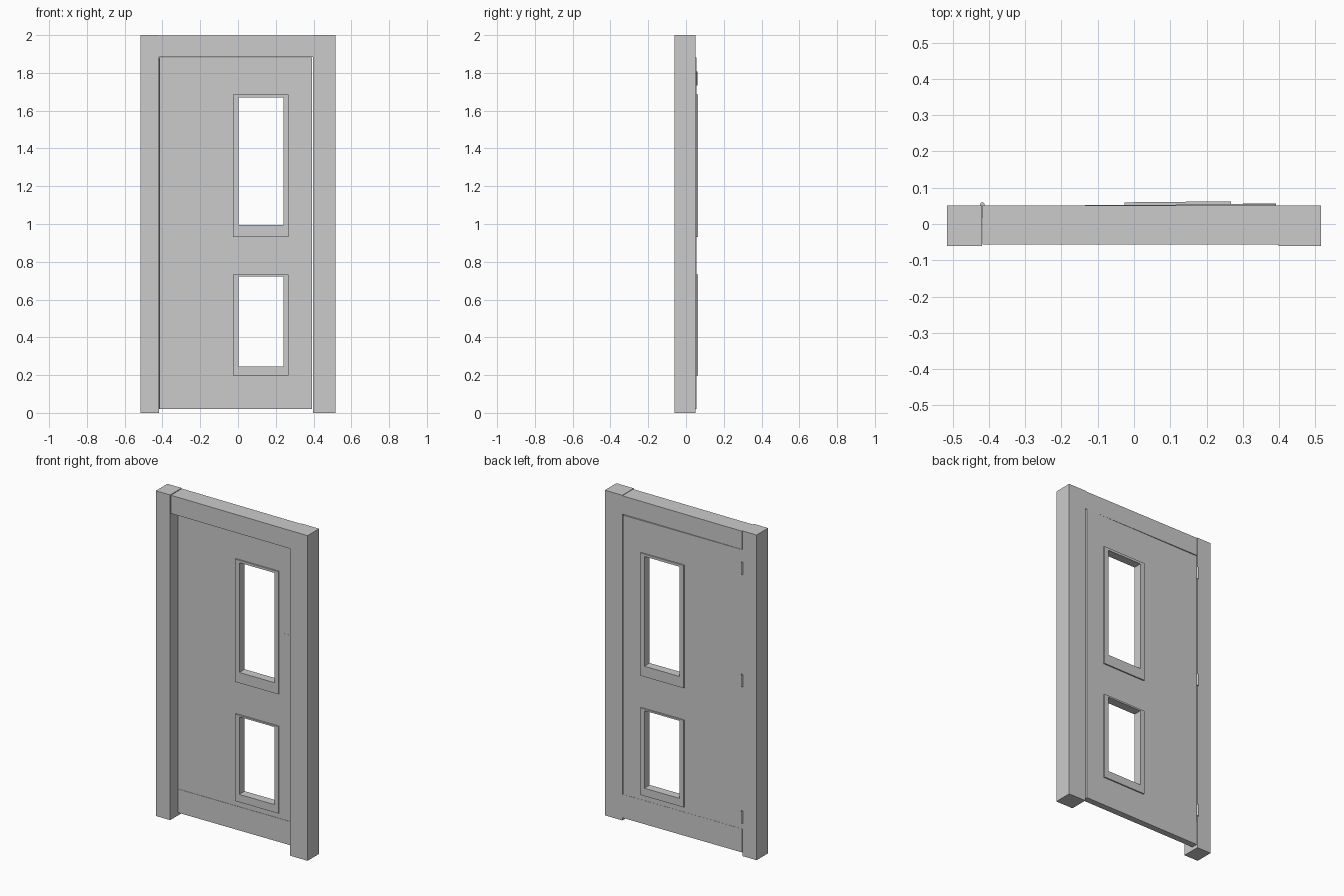
import bpy, bmesh
from mathutils import Matrix, Vector

if "Cube" in bpy.data.objects:
    bpy.data.objects.remove(bpy.data.objects["Cube"])


def panel(name, xs, zs, y0, y1, holes=()):
    """Slab spanning y0..y1 made of x/z cells; cells listed in holes stay open."""
    bm = bmesh.new()
    grid = [[bm.verts.new((x, y0, z)) for z in zs] for x in xs]
    for i in range(len(xs) - 1):
        for j in range(len(zs) - 1):
            if (i, j) not in holes:
                bm.faces.new((grid[i][j], grid[i + 1][j],
                              grid[i + 1][j + 1], grid[i][j + 1]))
    res = bmesh.ops.extrude_face_region(bm, geom=bm.faces[:], use_keep_orig=True)
    moved = [v for v in res["geom"] if isinstance(v, bmesh.types.BMVert)]
    bmesh.ops.translate(bm, verts=moved, vec=(0, y1 - y0, 0))
    bmesh.ops.recalc_face_normals(bm, faces=bm.faces[:])
    me = bpy.data.meshes.new(name)
    bm.to_mesh(me)
    bm.free()
    ob = bpy.data.objects.new(name, me)
    bpy.context.collection.objects.link(ob)
    return ob


# The leaf stands very slightly ajar about its hinge side
pivot = Vector((-0.417, 0.048, 0))
AJAR = (Matrix.Translation(pivot) @ Matrix.Rotation(0.0095, 4, 'Z')
        @ Matrix.Translation(-pivot))


def leaf_part(*args, **kw):
    ob = panel(*args, **kw)
    ob.data.transform(AJAR)
    return ob


# Surround: two posts and the header
panel("hinge_post", (-0.516, -0.419), (0, 2), -0.061, 0.051)
panel("latch_post", (0.398, 0.516), (0, 2), -0.061, 0.051)
panel("header", (-0.417, 0.398), (1.885, 1.997), -0.056, 0.051)

# Door leaf with two window openings
Y0, Y1 = 0.012, 0.048
leaf_part("door_leaf", (-0.417, 0.003, 0.24, 0.391),
          (0.02, 0.245, 0.722, 0.995, 1.67, 1.882), Y0, Y1,
          holes={(1, 1), (1, 3)})

# Window frames, proud of the leaf on both sides
for name, zs in (("upper", (0.93, 0.995, 1.67, 1.685)),
                 ("lower", (0.197, 0.245, 0.722, 0.732))):
    leaf_part(name + "_window_frame", (-0.026, 0.003, 0.24, 0.267), zs,
              Y0 - 0.008, Y1 + 0.008, holes={(1, 1)})

# Kick plates and lock plate
leaf_part("kick_plate_front", (-0.417, 0.391), (0.02, 0.165), Y0 - 0.002, Y0)
leaf_part("kick_plate_back", (-0.417, 0.391), (0.02, 0.165), Y1, Y1 + 0.001)
leaf_part("lock_plate", (0.285, 0.389), (0.86, 1.31), Y0 - 0.001, Y0)

# Hinges: round knuckle plus a leaf sunk in the gap
for i, z in enumerate((0.24, 1.08, 1.77)):
    bpy.ops.mesh.primitive_cylinder_add(vertices=16, radius=0.006, depth=0.075,
                                        location=(-0.418, 0.054, z))
    knuckle = bpy.context.object
    knuckle.name = f"hinge_knuckle_{i + 1}"
    bpy.ops.object.shade_smooth_by_angle()
    panel(f"hinge_leaf_{i + 1}", (-0.419, -0.417), (z - 0.037, z + 0.037),
          0.018, 0.052)
